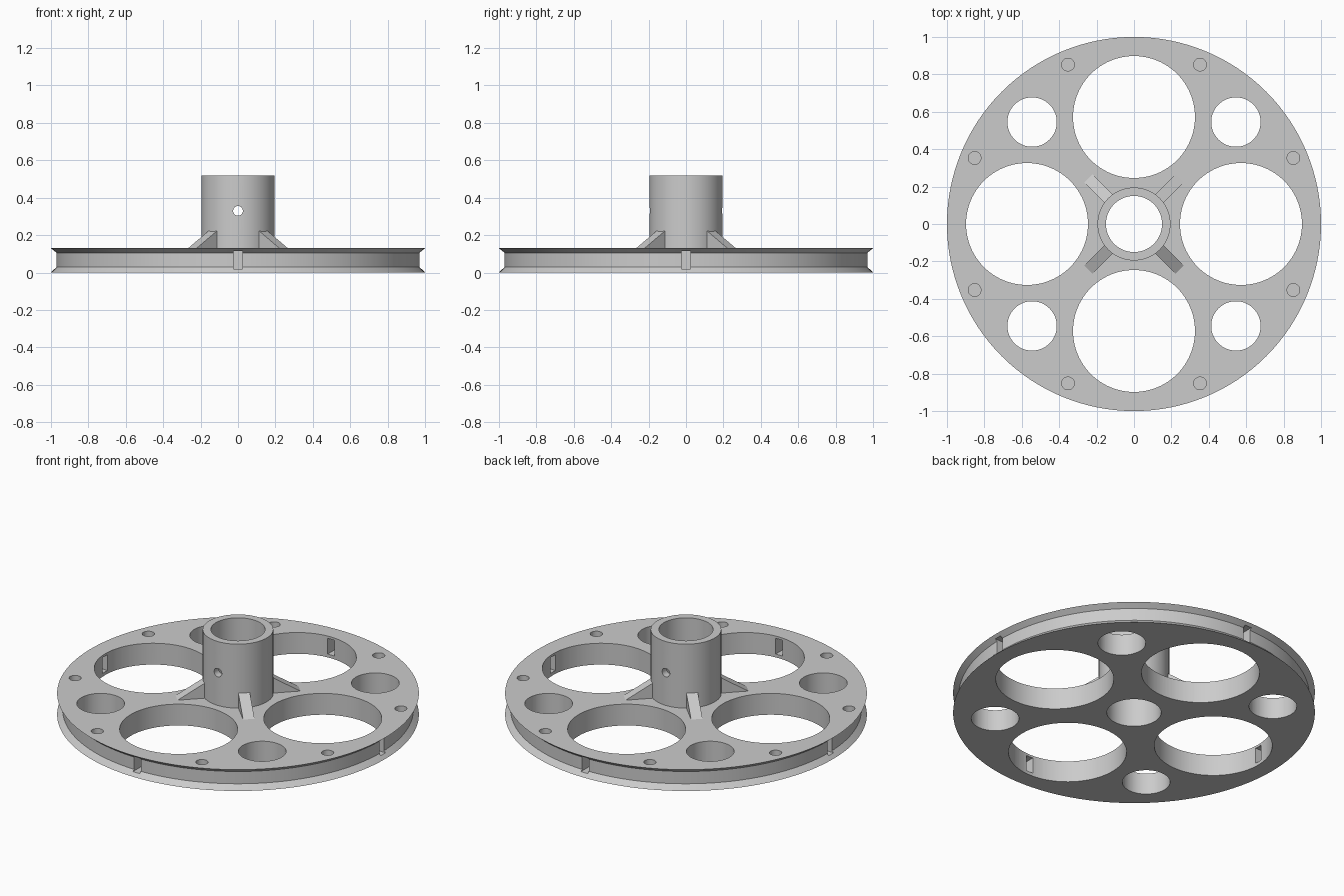
import bpy, bmesh
from math import cos, sin, pi, radians
from mathutils import Matrix, Vector

if "Cube" in bpy.data.objects:
    bpy.data.objects.remove(bpy.data.objects["Cube"])

gray = bpy.data.materials.new("plain_gray")
gray.use_nodes = True
gray.diffuse_color = (0.6, 0.6, 0.6, 1)
gray.node_tree.nodes["Principled BSDF"].inputs["Base Color"].default_value = gray.diffuse_color

PLATE_TOP, HUB_R, BORE_R, HUB_TOP = 0.13, 0.195, 0.15, 0.52


def make_object(name, bm):
    bmesh.ops.recalc_face_normals(bm, faces=bm.faces)
    mesh = bpy.data.meshes.new(name)
    bm.to_mesh(mesh)
    bm.free()
    mesh.materials.append(gray)
    obj = bpy.data.objects.new(name, mesh)
    bpy.context.collection.objects.link(obj)
    return obj


def lathe(name, profile, steps):
    bm = bmesh.new()
    rings = [[bm.verts.new((r * cos(2 * pi * i / steps), r * sin(2 * pi * i / steps), z))
              for i in range(steps)] for r, z in profile]
    for a, b in zip(rings, rings[1:] + rings[:1]):
        for i in range(steps):
            j = (i + 1) % steps
            bm.faces.new((a[i], a[j], b[j], b[i]))
    return make_object(name, bm)


def add_cylinder(bm, radius, depth, matrix, steps):
    bmesh.ops.create_cone(bm, cap_ends=True, segments=steps, radius1=radius,
                          radius2=radius, depth=depth, matrix=matrix)


# Grooved wheel and hollow hub as one turned body
body = lathe("pulley_body", [
    (BORE_R, 0), (1, 0), (0.97, 0.03), (0.97, 0.105), (1, PLATE_TOP),
    (HUB_R, PLATE_TOP), (HUB_R, HUB_TOP), (BORE_R, HUB_TOP)], 128)

# Large and small lightening holes, blind screw holes, and the hub pin hole
holes = bmesh.new()
for k in range(4):
    turn = Matrix.Rotation(k * pi / 2, 4, 'Z')
    add_cylinder(holes, 0.326, 0.6, turn @ Matrix.Translation((0.572, 0, 0)), 96)
    add_cylinder(holes, 0.132, 0.6, turn @ Matrix.Translation((0.545, 0.545, 0)), 64)
    for side in (-1, 1):
        spot = Matrix.Translation((0.852, side * 0.353, PLATE_TOP))
        add_cylinder(holes, 0.034, 0.19, turn @ spot, 32)
add_cylinder(holes, 0.026, 1, Matrix.Translation((0, 0, 0.33)) @ Matrix.Rotation(pi / 2, 4, 'X'), 32)

# Cord slots from the groove into the large holes
slots = bmesh.new()
for k in range(4):
    place = Matrix.Rotation(k * pi / 2, 4, 'Z') @ Matrix.Translation((0.94, 0, 0.068))
    bmesh.ops.create_cube(slots, size=1, matrix=place @ Matrix.Diagonal((0.2, 0.046, 0.096, 1)))

for name, bm in (("hole_cutter", holes), ("slot_cutter", slots)):
    cutter = make_object(name, bm)
    cutter.hide_render = True
    mod = body.modifiers.new(name, 'BOOLEAN')
    mod.operation, mod.solver, mod.object = 'DIFFERENCE', 'EXACT', cutter
    bpy.context.view_layer.objects.active = body
    bpy.ops.object.modifier_apply(modifier=name)
    bpy.data.objects.remove(cutter)

# Diagonal gussets bracing the hub
for k, name in enumerate(("back_left", "back_right", "front_right", "front_left")):
    turn = Matrix.Rotation(radians(45 + 90 * k), 4, 'Z')
    bm = bmesh.new()
    sides = []
    for y in (-0.032, 0.032):
        outline = ((0.175, 0.12), (0.345, 0.12), (0.345, PLATE_TOP), (0.192, 0.222), (0.175, 0.222))
        sides.append([bm.verts.new(turn @ Vector((r, y, z))) for r, z in outline])
        bm.faces.new(sides[-1])
    a, b = sides
    for i in range(len(a)):
        j = (i + 1) % len(a)
        bm.faces.new((a[i], a[j], b[j], b[i]))
    make_object(name + "_gusset", bm)

# Smooth round walls, crisp edges
bpy.ops.object.select_all(action='DESELECT')
body.select_set(True)
bpy.context.view_layer.objects.active = body
bpy.ops.object.shade_smooth_by_angle(angle=radians(25))
